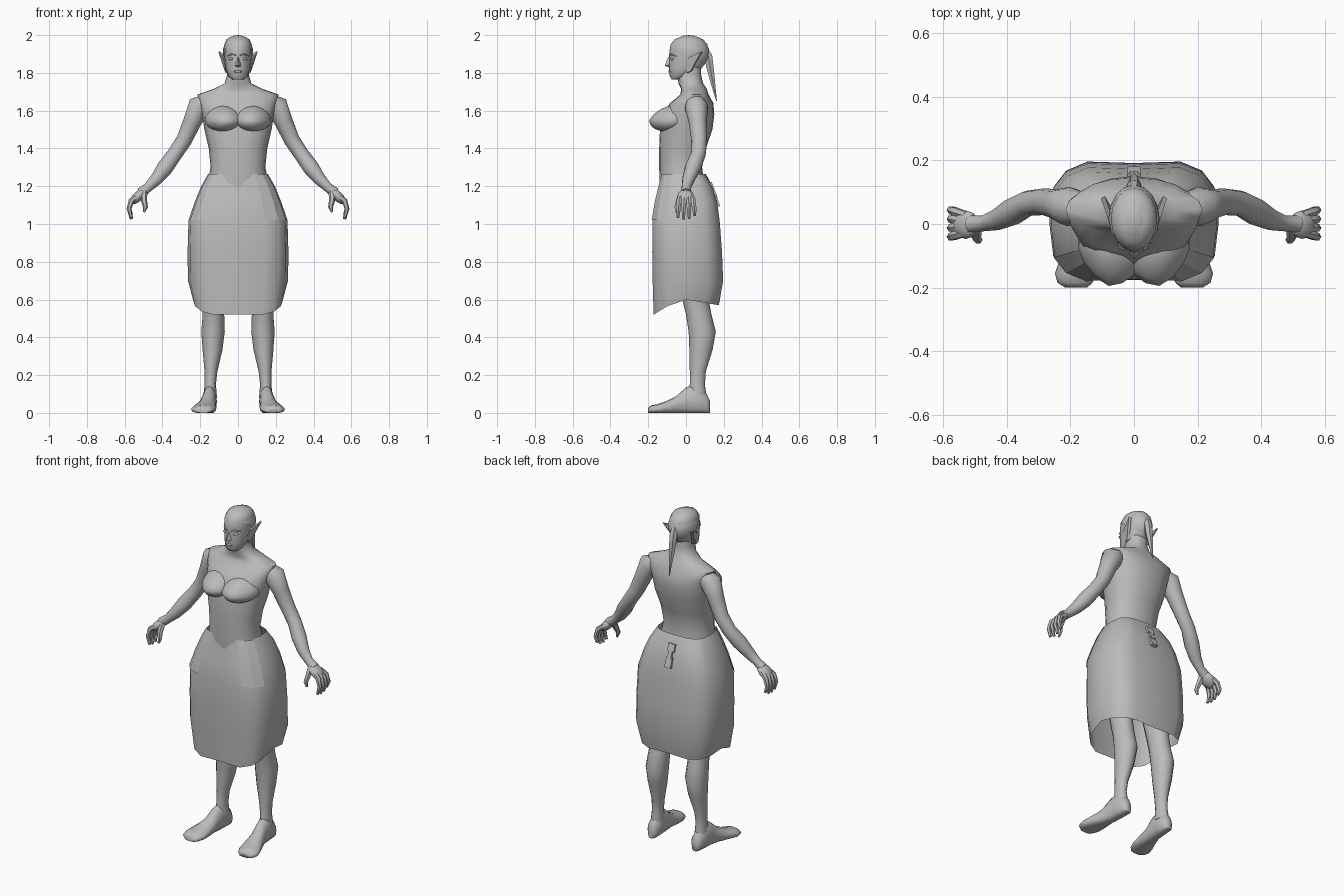
import bpy, bmesh, math
from mathutils import Vector, Matrix

if "Cube" in bpy.data.objects:
    bpy.data.objects.remove(bpy.data.objects["Cube"])

grey = bpy.data.materials.new("plain grey")
grey.diffuse_color = (0.5, 0.5, 0.5, 1)
grey.use_nodes = True
grey.node_tree.nodes["Principled BSDF"].inputs["Base Color"].default_value = grey.diffuse_color


def finish(name, bm, mirror=False, angle=50):
    bmesh.ops.recalc_face_normals(bm, faces=bm.faces)
    me = bpy.data.meshes.new(name)
    bm.to_mesh(me)
    bm.free()
    me.materials.append(grey)
    ob = bpy.data.objects.new(name, me)
    bpy.context.collection.objects.link(ob)
    if mirror:
        ob.modifiers.new("mirror", 'MIRROR').use_mirror_merge = False
    bpy.ops.object.select_all(action='DESELECT')
    ob.select_set(True)
    bpy.context.view_layer.objects.active = ob
    bpy.ops.object.shade_smooth_by_angle(angle=math.radians(angle))
    return ob


def loft(bm, rings, caps=True):
    rows = [[bm.verts.new(p) for p in r] for r in rings]
    for a, b in zip(rows, rows[1:]):
        for i in range(len(a)):
            j = (i + 1) % len(a)
            bm.faces.new((a[i], a[j], b[j], b[i]))
    if caps:
        bm.faces.new(rows[0])
        bm.faces.new(rows[-1])
    return rows


def power(v, p):
    return math.copysign(abs(v) ** p, v)


def level(z, hw, yf, yb, n=16, p=1.0, cx=0.0):
    """Horizontal ring given by half width, front and back."""
    out = []
    for i in range(n):
        a = 2 * math.pi * i / n
        out.append((cx + hw * power(math.cos(a), p),
                    (yf + yb) / 2 + (yb - yf) / 2 * power(math.sin(a), p), z))
    return out


def tube(bm, path, n=10):
    """Round limb along points (x, y, z, radius)."""
    pts = [Vector(p[:3]) for p in path]
    rings = []
    for i, c in enumerate(pts):
        t = (pts[min(i + 1, len(pts) - 1)] - pts[max(i - 1, 0)]).normalized()
        u = t.cross(Vector((0, 1, 0.01))).normalized()
        v = t.cross(u)
        rings.append([c + path[i][3] * (u * math.cos(k * math.tau / n) + v * math.sin(k * math.tau / n))
                      for k in range(n)])
    loft(bm, rings)


def ball(bm, c, r, u=12, v=8, tilt=0.0):
    m = Matrix.Translation(c) @ Matrix.Rotation(tilt, 4, 'Y') @ Matrix.Diagonal((*r, 1))
    return bmesh.ops.create_uvsphere(bm, u_segments=u, v_segments=v, radius=1, matrix=m)["verts"]


# torso and neck
bm = bmesh.new()
loft(bm, [level(z, w, f, b, 20, 0.88) for z, w, f, b in [
    (1.05, .20, -.13, .14), (1.20, .165, -.14, .10), (1.30, .145, -.142, .085),
    (1.40, .155, -.142, .105), (1.50, .178, -.138, .14), (1.58, .19, -.125, .15),
    (1.64, .205, -.085, .145), (1.685, .215, -.03, .12), (1.715, .13, -.025, .11),
    (1.745, .07, -.04, .09), (1.79, .058, -.045, .08), (1.85, .055, -.04, .08)]])
finish("torso", bm)

# bust, sloping back into the chest above and outward
bm = bmesh.new()
for v in ball(bm, (.08, -.11, 1.548), (.098, .085, .058), 14, 10):
    up = max(0, v.co.z - 1.548)
    v.co.z += up * .35
    v.co.y += up * .7 + max(0, v.co.x - .09) * .6
finish("bust", bm, True)

# head
bm = bmesh.new()
loft(bm, [level(z, w, f, b, 16) for z, w, f, b in [
    (1.765, .030, -.075, -.03), (1.782, .050, -.086, .02), (1.82, .064, -.09, .08),
    (1.86, .070, -.09, .105), (1.91, .074, -.088, .118), (1.95, .073, -.082, .114),
    (1.978, .060, -.06, .09), (1.993, .035, -.02, .045)]])
finish("head", bm)

# hair cap, trimmed by a slanted hairline
bm = bmesh.new()
ball(bm, (0, .016, 1.905), (.081, .108, .095), 16, 12)
bmesh.ops.bisect_plane(bm, geom=bm.verts[:] + bm.edges[:] + bm.faces[:],
                       plane_co=(0, 0, 1.91), plane_no=(0, -.62, -.78), clear_outer=True)
finish("hair_cap", bm)

# ponytail
bm = bmesh.new()
tube(bm, [(0, .105, 1.925, .014), (0, .118, 1.89, .024), (0, .127, 1.83, .022),
          (0, .142, 1.75, .014), (0, .162, 1.65, .002)], 6)
finish("ponytail", bm)

# nose, mouth, eyes and brows
bm = bmesh.new()
loft(bm, [[(-w, y + .02, z), (w, y + .02, z), (0, y, z)] for z, w, y in
          [(1.832, .014, -.098), (1.838, .016, -.112), (1.885, .007, -.094)]])
finish("nose", bm)
bm = bmesh.new()
ball(bm, (0, -.083, 1.807), (.022, .011, .007))
finish("lips", bm)
bm = bmesh.new()
ball(bm, (.033, -.072, 1.875), (.015, .011, .008))
tube(bm, [(.012, -.088, 1.893, .004), (.035, -.078, 1.898, .005), (.057, -.052, 1.888, .003)], 5)
finish("eye_and_brow", bm, True)

# pointed ear
bm = bmesh.new()
outline = [(.066, .005, 1.80), (.07, -.005, 1.85), (.078, .005, 1.878),
           (.104, .08, 1.912), (.084, .045, 1.85), (.07, .025, 1.81)]
loft(bm, [outline, [(x - .012, y + .008, z) for x, y, z in outline]])
finish("ear", bm, True, 30)

# arm
bm = bmesh.new()
tube(bm, [(.165, .05, 1.64, .05), (.205, .055, 1.622, .062), (.243, .062, 1.54, .048),
          (.285, .07, 1.445, .042), (.335, .065, 1.37, .040), (.385, .037, 1.30, .043),
          (.43, .014, 1.24, .034), (.475, .002, 1.195, .025), (.515, 0, 1.165, .028)], 12)
finish("arm", bm, True)

# hand with four fingers and a thumb
bm = bmesh.new()
ball(bm, (.53, -.002, 1.145), (.052, .045, .026), tilt=.75)
for i in range(4):
    y = -.036 + i * .025
    drop = (.008, 0, .004, .02)[i]
    tube(bm, [(.53, y * .7, 1.152, .014), (.565, y, 1.122, .0155),
              (.577, y * 1.12, 1.08, .013), (.564, y * 1.2, 1.025 + drop, .008)], 6)
tube(bm, [(.50, -.012, 1.168, .02), (.497, -.04, 1.12, .016),
          (.49, -.05, 1.09, .013), (.498, -.05, 1.062, .006)], 6)
finish("hand", bm, True)

# leg
bm = bmesh.new()
loft(bm, [level(z, w, f, b, 12, 1, cx) for z, cx, w, f, b in [
    (.08, .147, .036, .01, .11), (.15, .147, .03, .02, .10), (.22, .143, .034, .02, .105),
    (.33, .135, .052, .018, .14), (.43, .132, .062, .014, .158), (.52, .13, .057, 0, .135),
    (.60, .13, .058, -.02, .12), (.75, .125, .075, -.05, .12)]])
finish("leg", bm, True)

# foot
bm = bmesh.new()
rings = []
for y, cx, w, h in [(.128, .147, .018, .06), (.11, .147, .034, .10), (.05, .15, .038, .15),
                    (.0, .153, .038, .135), (-.05, .162, .045, .09), (-.11, .174, .06, .06),
                    (-.155, .183, .066, .045), (-.185, .186, .055, .04), (-.2, .182, .035, .025)]:
    rings.append([(cx + w * math.cos(a), y, max(.0, h * (.42 + .58 * math.sin(a))))
                  for a in [k * math.tau / 12 for k in range(12)]])
loft(bm, rings)
finish("foot", bm, True, 60)

# skirt: open shell, creased down the back, hem dipping in front
bm = bmesh.new()
rows = loft(bm, [level(z, w, f, b, 16, .62) for z, w, f, b in [
    (1.265, .158, -.132, .105), (1.20, .195, -.150, .145), (1.12, .228, -.170, .172),
    (1.02, .262, -.187, .187), (.85, .267, -.188, .200), (.70, .265, -.186, .206),
    (.60, .238, -.180, .183)]], caps=False)
for row in rows[1:]:
    row[4].co.y -= .014
    row[12].co.y += .012
for v in rows[-1]:
    v.co.z -= .08 * min(1, max(0, -v.co.y / .17)) ** 1.5 + .03 * max(0, v.co.y / .177)
# hip panels: skirt faces either side of the belly, laid just over it
hip = bmesh.new()
for a, b in zip(rows[:3], rows[1:4]):
    for i, j in ((13, 14), (14, 15)):
        quad = [a[i].co, a[j].co, b[j].co, b[i].co]
        hip.faces.new([hip.verts.new((p.x * 1.015, p.y * 1.02, p.z)) for p in quad])
bmesh.ops.remove_doubles(hip, verts=hip.verts, dist=.0001)
finish("skirt", bm, False, 40)
finish("hip_panel", hip, True, 25)

# small knot and ribbon at the back of the waist
bm = bmesh.new()
for z, y, w, h in [(1.20, .135, .022, .022), (1.165, .148, .012, .03), (1.12, .162, .02, .03)]:
    m = Matrix.Translation((0, y, z)) @ Matrix.Rotation(.35, 4, 'X') @ Matrix.Diagonal((w * 2, .018, h * 2, 1))
    bmesh.ops.create_cube(bm, size=1, matrix=m)
finish("back_knot", bm, False, 20)
